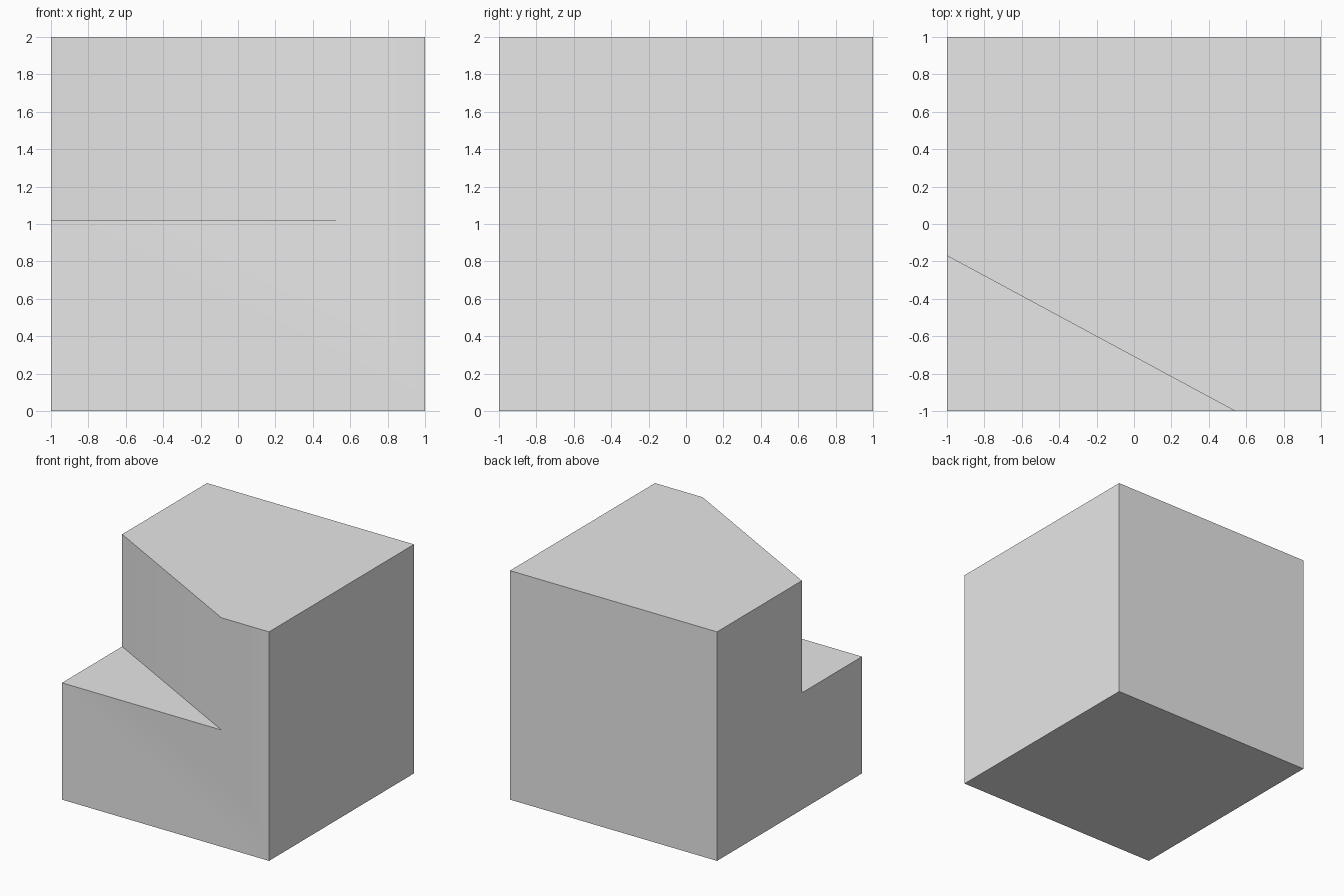
import bpy
import bmesh
import math

cube = bpy.data.objects.get("Cube")
if cube:
    bpy.data.objects.remove(cube, do_unlink=True)

# Plain grey material
grey = bpy.data.materials.new("light_grey")
grey.use_nodes = True
colour = (0.8, 0.8, 0.8, 1)
grey.diffuse_color = colour
grey.node_tree.nodes["Principled BSDF"].inputs["Base Color"].default_value = colour

STEP_Z = 1.02   # height of the triangular ledge
CUT_X = 0.54    # where the slanted wall meets the front
CUT_Y = -0.17   # where the slanted wall meets the right side

bm = bmesh.new()


def ring(points, z):
    return [bm.verts.new((x, y, z)) for x, y in points]


# Full square base, cut-corner top, and the slanted wall's foot
square = [(-1, -1), (1, -1), (1, 1), (-1, 1)]
b0, b1, b2, b3 = ring(square, 0)
t1, t2, t3 = ring(square[1:], 2)
ledge, = ring(square[:1], STEP_Z)
wall = [(CUT_X, -1), (-1, CUT_Y)]
low_f, low_s = ring(wall, STEP_Z)
top_f, top_s = ring(wall, 2)

for face in (
    (b3, b2, b1, b0),                           # underside
    (t1, t2, t3, top_s, top_f),                 # upper top
    (ledge, low_f, low_s),                      # ledge
    (low_s, low_f, top_f, top_s),               # slanted wall
    (b0, b1, t1, top_f, low_f, ledge),          # front
    (b3, b0, ledge, low_s, top_s, t3),          # right side
    (b1, b2, t2, t1),                           # left side
    (b2, b3, t3, t2),                           # back
):
    bm.faces.new(face)
bmesh.ops.recalc_face_normals(bm, faces=bm.faces)

mesh = bpy.data.meshes.new("notched_block")
bm.to_mesh(mesh)
bm.free()
mesh.materials.append(grey)
block = bpy.data.objects.new("notched_block", mesh)
bpy.context.collection.objects.link(block)

# Soften only the shallow bend between front and slanted wall
bpy.ops.object.select_all(action="DESELECT")
block.select_set(True)
bpy.context.view_layer.objects.active = block
bpy.ops.object.shade_smooth_by_angle(angle=math.radians(30))
